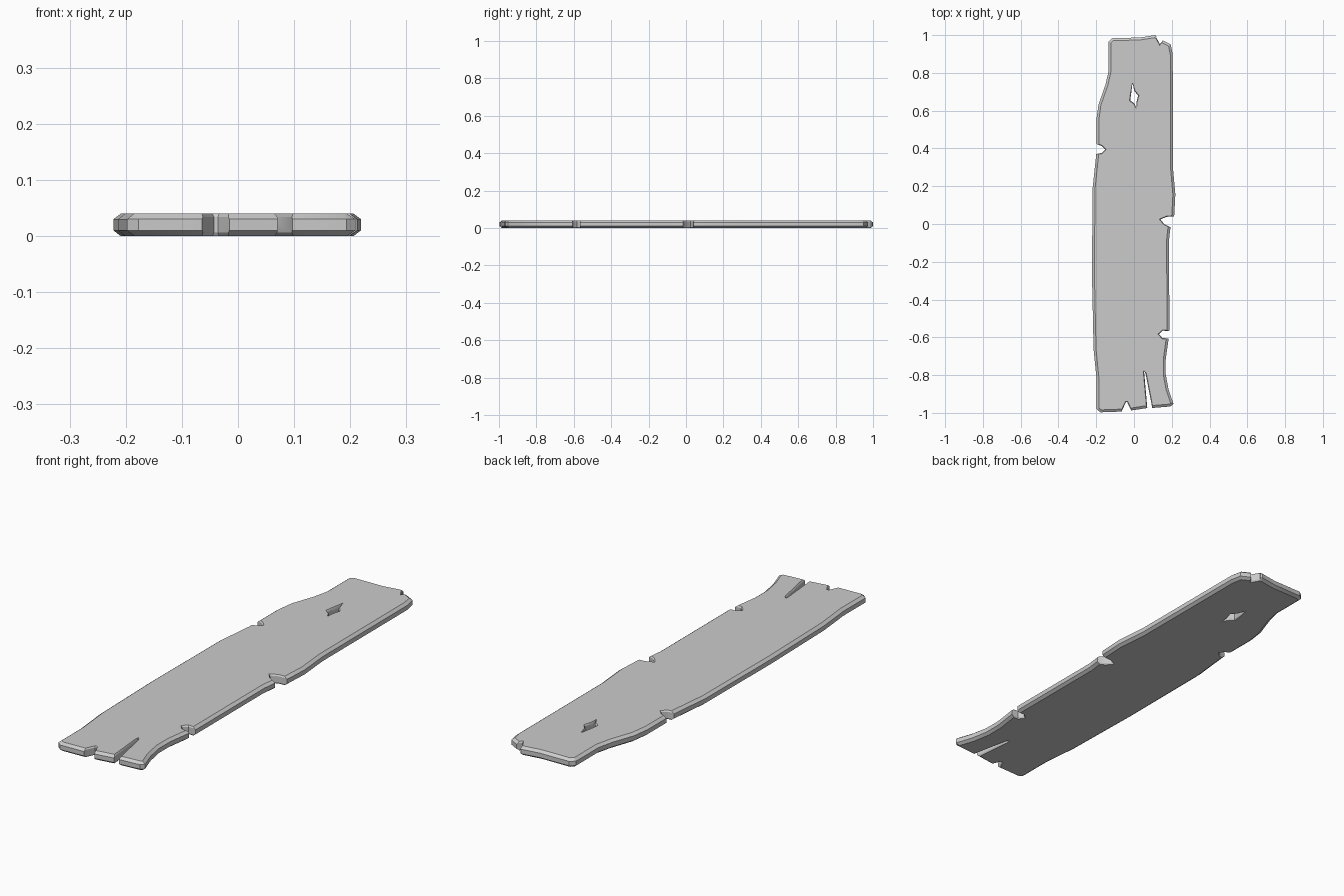
import bpy, bmesh, math
from mathutils import Vector

if "Cube" in bpy.data.objects:
    bpy.data.objects.remove(bpy.data.objects["Cube"])


def offset_outline(pts, d):
    """Move a counter-clockwise outline outward by d with mitred corners."""
    v = [Vector(p) for p in pts]
    out = []
    for i, p in enumerate(v):
        a = (p - v[i - 1]).normalized()
        b = (v[(i + 1) % len(v)] - p).normalized()
        na, nb = Vector((a.y, -a.x)), Vector((b.y, -b.x))
        out.append(p + (na + nb) * (d / max(1 + na.dot(nb), 0.5)))
    return out


def prism(name, pts, rings):
    """Solid through stacked outlines; rings = (z, outward offset)."""
    bm = bmesh.new()
    loops = [[bm.verts.new((p.x, p.y, z)) for p in offset_outline(pts, d)]
             for z, d in rings]
    n = len(pts)
    for lo, hi in zip(loops, loops[1:]):
        for i in range(n):
            j = (i + 1) % n
            bm.faces.new((lo[i], lo[j], hi[j], hi[i]))
    bm.faces.new(loops[0][::-1])
    bm.faces.new(loops[-1])
    bmesh.ops.recalc_face_normals(bm, faces=bm.faces)
    me = bpy.data.meshes.new(name)
    bm.to_mesh(me)
    bm.free()
    ob = bpy.data.objects.new(name, me)
    bpy.context.collection.objects.link(ob)
    return ob


# Plank: wavy outline with chamfered top and bottom
outline = [
    (-.198, -.98), (-.177, -.997), (-.066, -.993), (-.013, -.987), (.072, -.974),
    (.098, -.974), (.193, -.966), (.209, -.952), (.183, -.876), (.168, -.796),
    (.168, -.717), (.183, -.61), (.187, -.56), (.186, -.08), (.193, -.019),
    (.213, .045), (.219, .156), (.206, .30), (.205, .897), (.195, .95),
    (.151, .973), (.111, 1.0), (.03, .987), (-.114, .984), (-.135, .966),
    (-.135, .807), (-.151, .738), (-.188, .632), (-.199, .553), (-.199, .40),
    (-.202, .35), (-.22, .18), (-.222, -.29), (-.214, -.664), (-.198, -.823)]
plank = prism("weathered_plank", outline,
              [(0, -.013), (.010, 0), (.030, 0), (.04, -.013)])

# Chips, splits and the knot hole
cuts = {
    "front_chip": [(-.07, -1.02), (-.008, -1.02), (-.016, -.985), (-.036, -.943), (-.043, -.943), (-.062, -.985)],
    "front_split": [(.077, -1.02), (.105, -1.02), (.096, -.97), (.061, -.79), (.053, -.778), (.055, -.80), (.070, -.97)],
    "right_chip_low": [(.22, -.608), (.22, -.566), (.151, -.565), (.132, -.583), (.151, -.604)],
    "right_chip_mid": [(.161, -.001), (.193, -.017), (.24, -.02), (.24, .043), (.172, .038), (.140, .024)],
    "back_chip": [(.137, .953), (.153, .972), (.17, 1.02), (.13, 1.02), (.116, .99)],
    "left_chip": [(-.24, .371), (-.198, .371), (-.172, .376), (-.153, .394), (-.172, .413), (-.198, .423), (-.24, .424)],
    "knot_hole": [(-.008, .747), (-.015, .69), (-.020, .654), (0, .64), (.013, .613),
                  (.012, .643), (.022, .68), (.002, .704)],
}
cutters = []
for name, pts in cuts.items():
    cut = prism(name + "_cutter", pts,
                [(-.01, .004), (.0, .004), (.006, 0), (.034, 0), (.04, .004), (.05, .004)])
    cut.hide_render = True
    mod = plank.modifiers.new(name, 'BOOLEAN')
    mod.operation = 'DIFFERENCE'
    mod.solver = 'EXACT'
    mod.object = cut
    cutters.append(cut)

# Keep the carved result and discard the cutters
bpy.context.view_layer.update()
carved = bpy.data.meshes.new_from_object(
    plank.evaluated_get(bpy.context.evaluated_depsgraph_get()))
plank.modifiers.clear()
plank.data = carved
for cut in cutters:
    bpy.data.objects.remove(cut)

bpy.ops.object.select_all(action='DESELECT')
plank.select_set(True)
bpy.context.view_layer.objects.active = plank
bpy.ops.object.shade_smooth_by_angle(angle=math.radians(25))
